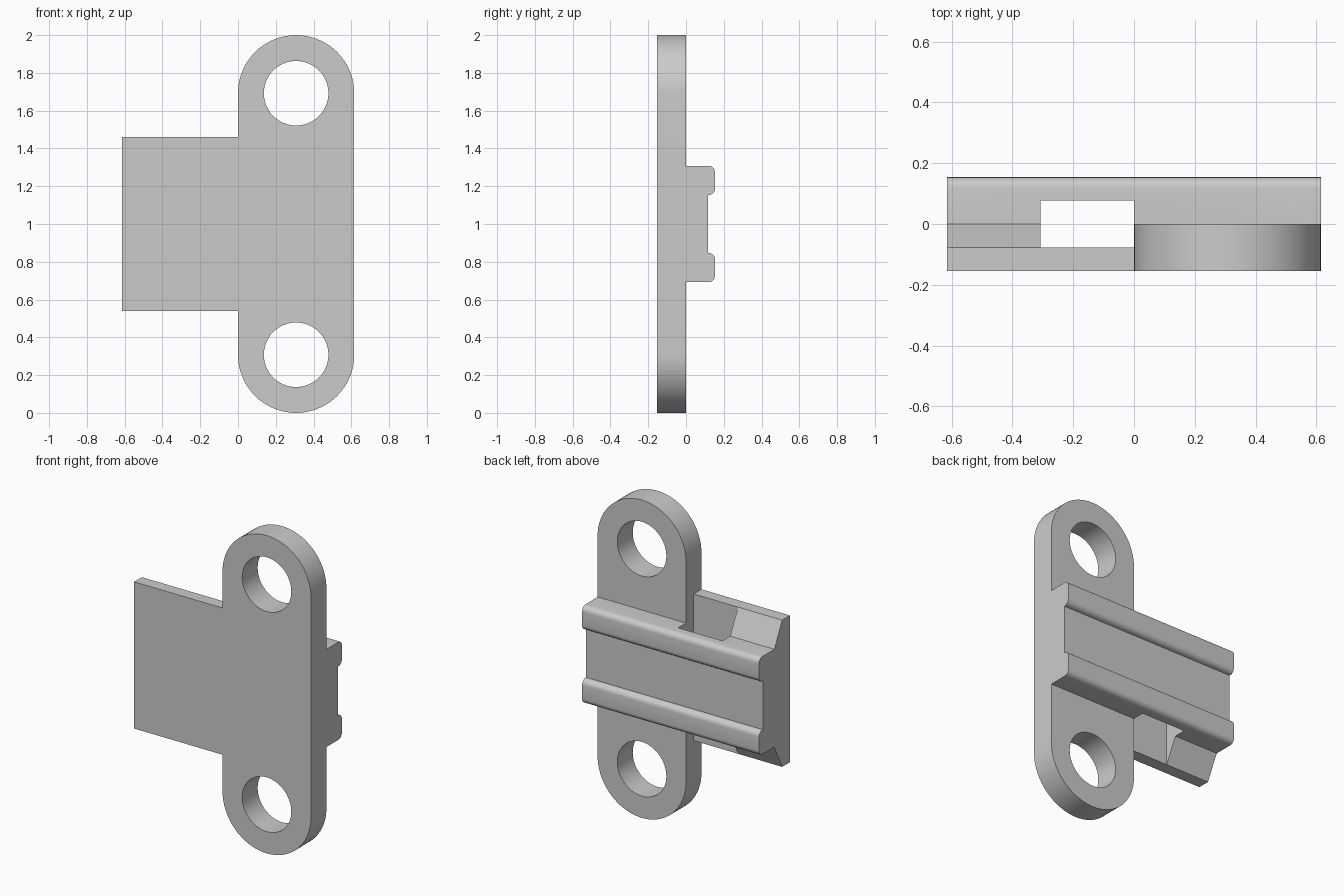
import bpy, bmesh, math
from mathutils import Vector

cube = bpy.data.objects.get("Cube")
if cube:
    bpy.data.objects.remove(cube, do_unlink=True)

U = 1 / 13          # design module
MID = 1.0           # height of the symmetry plane

grey = bpy.data.materials.new("light_grey")
grey.use_nodes = True
colour = (0.6, 0.6, 0.6, 1)
grey.diffuse_color = colour
grey.node_tree.nodes["Principled BSDF"].inputs["Base Color"].default_value = colour


def prism(name, points, offset):
    """Extrude a closed outline along the offset vector."""
    bm = bmesh.new()
    face = bm.faces.new([bm.verts.new(p) for p in points])
    new = bmesh.ops.extrude_face_region(bm, geom=[face])["geom"]
    bmesh.ops.translate(bm, vec=Vector(offset),
                        verts=[g for g in new if isinstance(g, bmesh.types.BMVert)])
    bmesh.ops.recalc_face_normals(bm, faces=bm.faces)
    mesh = bpy.data.meshes.new(name)
    bm.to_mesh(mesh)
    bm.free()
    mesh.materials.append(grey)
    ob = bpy.data.objects.new(name, mesh)
    bpy.context.collection.objects.link(ob)
    return ob


def arc(cx, cy, r, start, end, steps):
    angles = [math.radians(start + (end - start) * i / steps) for i in range(steps + 1)]
    return [(cx + r * math.cos(a), cy + r * math.sin(a)) for a in angles]


def combine(target, tool, operation):
    """Apply a boolean and discard the tool."""
    mod = target.modifiers.new("combine", 'BOOLEAN')
    mod.operation, mod.solver, mod.object = operation, 'EXACT', tool
    bpy.context.view_layer.objects.active = target
    bpy.ops.object.modifier_apply(modifier=mod.name)
    bpy.data.objects.remove(tool, do_unlink=True)


# Clamp body: upper half of the (y, z) section, mirrored below
R = 0.45 * U
half = [(1.5 * U, 2 * U)]
half += arc(2 * U - R, 2 * U + R, R, -90, 0, 6)
half += arc(2 * U - R, 4 * U - R, R, 0, 90, 6)
half += [(0, 4 * U), (-U, 6 * U), (-2 * U, 6 * U)]
section = half + [(y, -z) for y, z in reversed(half)]
bracket = prism("mounting_bracket", [(-8 * U, y, MID + z) for y, z in section], (16 * U, 0, 0))

# Strap slot running vertically through the clamp body
slot = [(-4 * U, -U, 0), (0, -U, 0), (0, U, 0), (-4 * U, U, 0)]
combine(bracket, prism("slot_cutter", slot, (0, 0, 2)), 'DIFFERENCE')

# Rounded flange
outline = arc(4 * U, 2 - 4 * U, 4 * U, 0, 180, 36) + arc(4 * U, 4 * U, 4 * U, 180, 360, 36)
flange = prism("flange", [(x, -2 * U, z) for x, z in outline], (0, 2 * U, 0))
combine(bracket, flange, 'UNION')

# Screw holes
for z in (4 * U, 2 - 4 * U):
    ring = arc(4 * U, z, 2.22 * U, 0, 360, 64)[:-1]
    cutter = prism("hole_cutter", [(x, -4 * U, h) for x, h in ring], (0, 6 * U, 0))
    combine(bracket, cutter, 'DIFFERENCE')

# Smooth curved walls, crisp edges
bpy.ops.object.select_all(action='DESELECT')
bracket.select_set(True)
bpy.context.view_layer.objects.active = bracket
bpy.ops.object.shade_smooth_by_angle(angle=math.radians(25))
